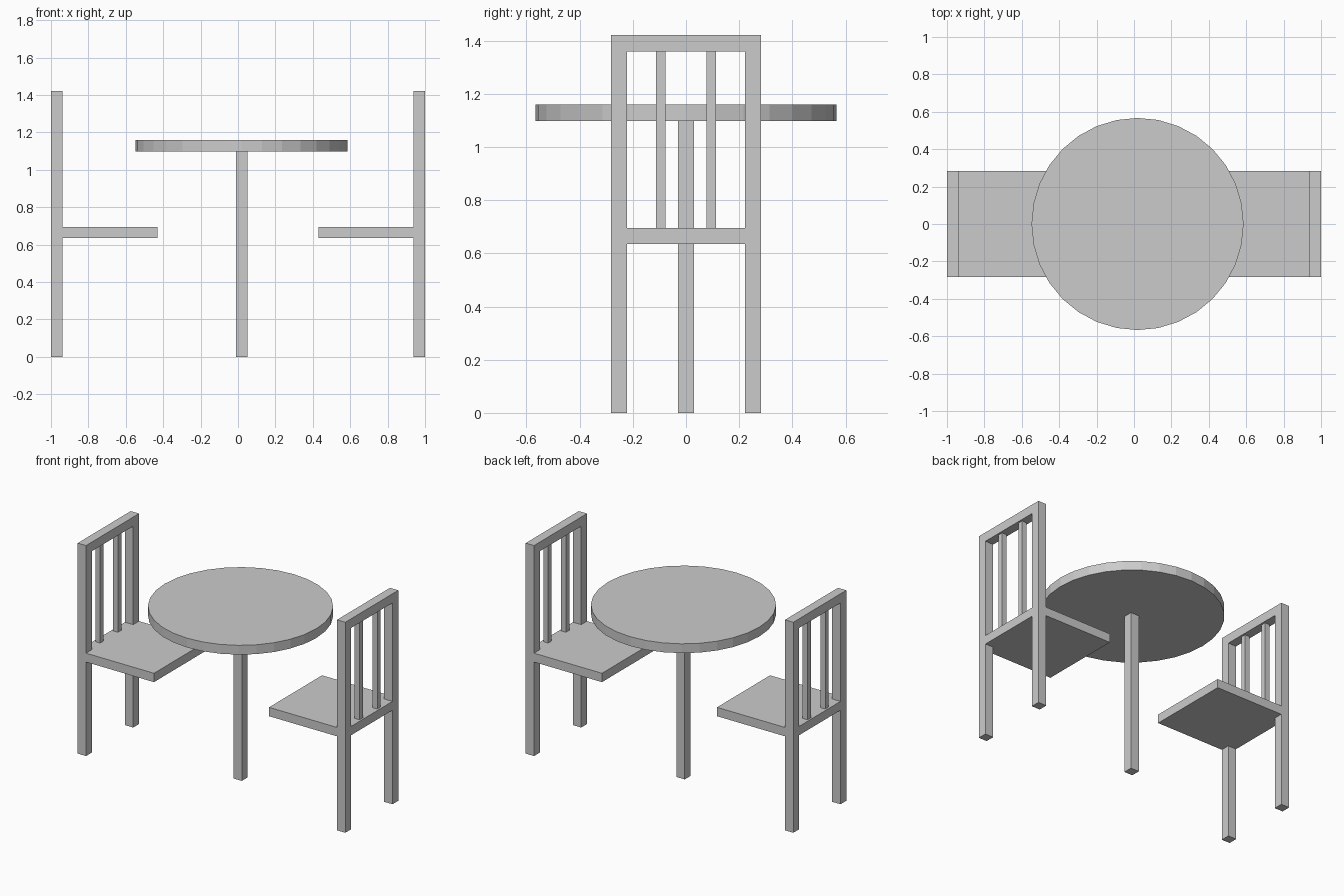
import bpy, bmesh

if "Cube" in bpy.data.objects:
    bpy.data.objects.remove(bpy.data.objects["Cube"])


def box(name, x, y, z):
    """Axis-aligned box from (min, max) ranges."""
    bm = bmesh.new()
    bmesh.ops.create_cube(bm, size=1)
    for v in bm.verts:
        for i, (a, b) in enumerate((x, y, z)):
            v.co[i] = a if v.co[i] < 0 else b
    mesh = bpy.data.meshes.new(name)
    bm.to_mesh(mesh)
    bm.free()
    ob = bpy.data.objects.new(name, mesh)
    bpy.context.collection.objects.link(ob)
    return ob


T = 0.062        # timber thickness
W = 0.283        # half width of a chair
SEAT = (0.635, 0.695)
TOP = 1.422


def chair(side, label):
    def xr(a, b):
        return tuple(sorted((side * a, side * b)))
    back = xr(1 - T, 1)
    inner = (-W + T, W - T)
    # back posts
    for s, n in ((-1, "front"), (1, "rear")):
        box(f"{label}_chair_{n}_post", back, tuple(sorted((s * W, s * (W - T)))), (0, TOP - T))
    # top rail, seat rail and seat panel
    box(f"{label}_chair_top_rail", back, (-W, W), (TOP - T, TOP))
    box(f"{label}_chair_seat_rail", back, inner, SEAT)
    box(f"{label}_chair_seat", xr(0.43, 1 - T), (-W, W), SEAT)
    # back slats
    mid = 1 - T / 2
    for s, n in ((-1, "front"), (1, "rear")):
        c = s * 0.095
        box(f"{label}_chair_{n}_slat", xr(mid - 0.018, mid + 0.018),
            (c - 0.018, c + 0.018), (SEAT[1], TOP - T))


chair(-1, "left")
chair(1, "right")

# round table
CX = 0.019
box("table_leg", (CX - T / 2, CX + T / 2), (-T / 2, T / 2), (0, 1.097))
bpy.ops.mesh.primitive_cylinder_add(vertices=32, radius=0.567, depth=0.063,
                                    location=(CX, 0, 1.1285))
bpy.context.object.name = "table_top"
